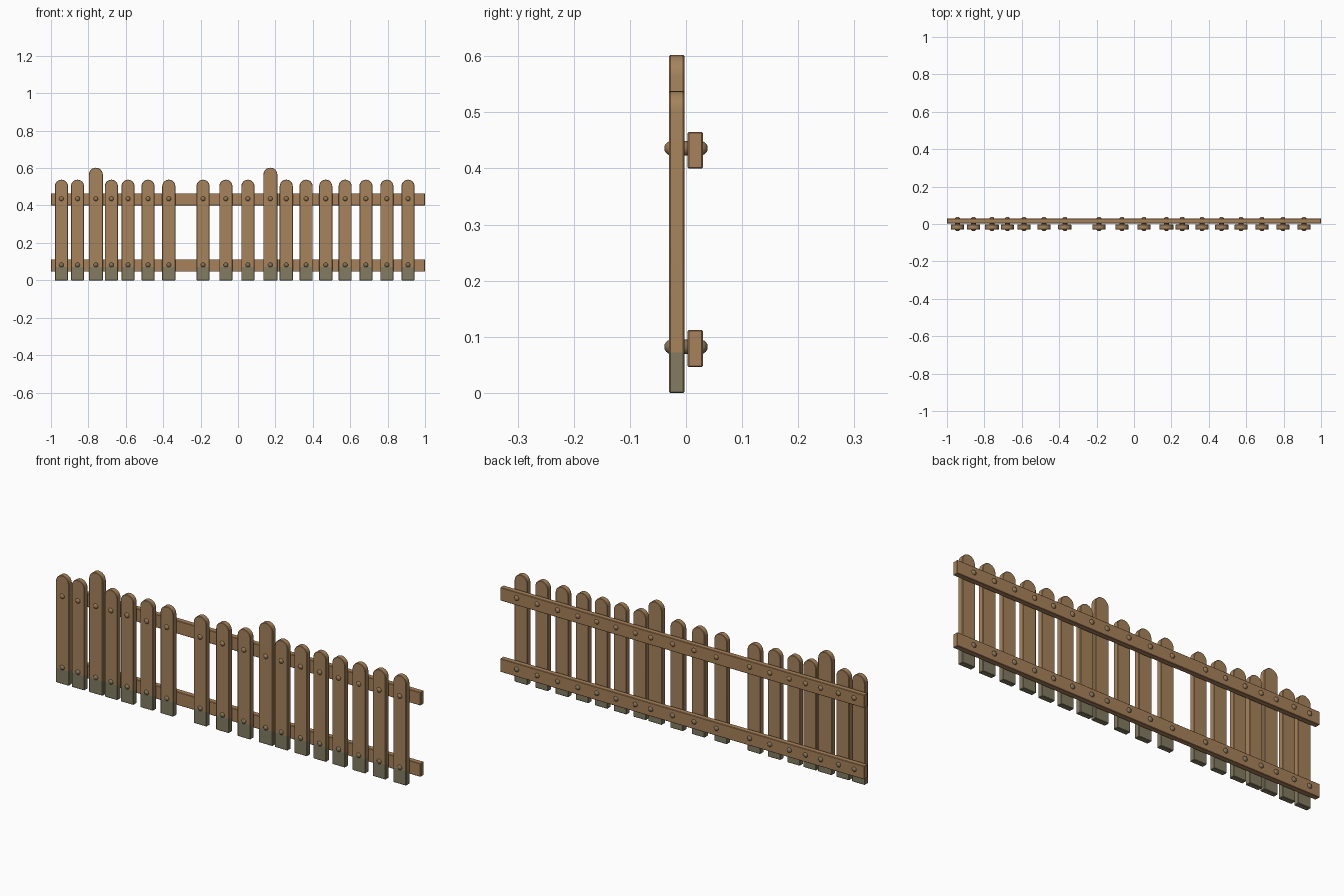
import bpy, bmesh, math
from mathutils import Matrix

if "Cube" in bpy.data.objects:
    bpy.data.objects.remove(bpy.data.objects["Cube"])


def material(name, rgb):
    m = bpy.data.materials.new(name)
    m.diffuse_color = (*[(c / 255) ** 2.2 for c in rgb], 1)
    m.use_nodes = True
    m.node_tree.nodes["Principled BSDF"].inputs["Base Color"].default_value = m.diffuse_color
    return m


WOOD = material("picket wood", (164, 130, 91))
RAIL = material("rail wood", (166, 128, 90))
DAMP = material("damp grey wood", (130, 123, 97))
PEG = material("peg wood", (148, 118, 84))
PEG_LOW = material("weathered peg", (128, 114, 88))


def finish(bm, name, mats):
    bmesh.ops.recalc_face_normals(bm, faces=bm.faces)
    me = bpy.data.meshes.new(name)
    bm.to_mesh(me)
    bm.free()
    ob = bpy.data.objects.new(name, me)
    for m in mats:
        me.materials.append(m)
    bpy.context.collection.objects.link(ob)
    bpy.context.view_layer.objects.active = ob
    ob.select_set(True)
    bpy.ops.object.shade_smooth_by_angle(angle=math.radians(35))
    ob.select_set(False)
    return ob


def chamfer(bm, width):
    sharp = [e for e in bm.edges if e.calc_face_angle(0) > math.radians(50)]
    bmesh.ops.bevel(bm, geom=sharp, offset=width, segments=1, affect='EDGES')


# Round-topped picket with a damp foot
def picket(name, x, width, height):
    bm = bmesh.new()
    r = width / 2
    pts = [(-r, 0), (r, 0)]
    for i in range(13):
        a = math.pi * i / 12
        pts.append((r * math.cos(a), height - r + r * math.sin(a)))
    face = bm.faces.new([bm.verts.new((x + px, -0.03, pz)) for px, pz in pts])
    ext = bmesh.ops.extrude_face_region(bm, geom=[face])
    for v in ext["geom"]:
        if isinstance(v, bmesh.types.BMVert):
            v.co.y = -0.003
    bmesh.ops.recalc_face_normals(bm, faces=bm.faces)
    chamfer(bm, 0.002)
    bmesh.ops.bisect_plane(bm, geom=bm.verts[:] + bm.edges[:] + bm.faces[:],
                           plane_co=(0, 0, 0.072), plane_no=(0, 0, 1))
    for f in bm.faces:
        f.material_index = int(f.calc_center_median().z < 0.072)
    finish(bm, name, [WOOD, DAMP])


# Horizontal rail behind the pickets
def rail(name, z0, z1):
    bm = bmesh.new()
    bmesh.ops.create_cube(bm, size=1, matrix=Matrix.Translation((0, 0.0165, (z0 + z1) / 2))
                          @ Matrix.Diagonal((2, 0.027, z1 - z0, 1)))
    chamfer(bm, 0.002)
    finish(bm, name, [RAIL])


# Domed peg running through picket and rail
def peg(name, x, z, mat):
    bm = bmesh.new()
    prof = [(0.038, 0.005), (0.0355, 0.009), (0.032, 0.012), (0.027, 0.0135)]
    prof = [(-y, r) for y, r in prof] + [(y, r) for y, r in reversed(prof)]
    n = 10
    rings = [[bm.verts.new((x + r * math.cos(math.tau * i / n), y,
                            z + r * math.sin(math.tau * i / n))) for i in range(n)]
             for y, r in prof]
    for a, b in zip(rings, rings[1:]):
        for i in range(n):
            j = (i + 1) % n
            bm.faces.new((a[i], a[j], b[j], b[i]))
    bm.faces.new(rings[0])
    bm.faces.new(rings[-1])
    finish(bm, name, [mat])


XS = [-0.944, -0.858, -0.76, -0.677, -0.588, -0.481, -0.37, -0.187, -0.065,
      0.053, 0.173, 0.258, 0.364, 0.469, 0.573, 0.684, 0.796, 0.909]
TALL = (2, 10)

rail("upper_rail", 0.40, 0.465)
rail("lower_rail", 0.046, 0.112)
for k, x in enumerate(XS):
    tall = k in TALL
    picket(f"picket_{k + 1}", x, 0.075 if tall else 0.07, 0.602 if tall else 0.538)
    peg(f"upper_peg_{k + 1}", x, 0.436, PEG)
    peg(f"lower_peg_{k + 1}", x, 0.082, PEG_LOW)
